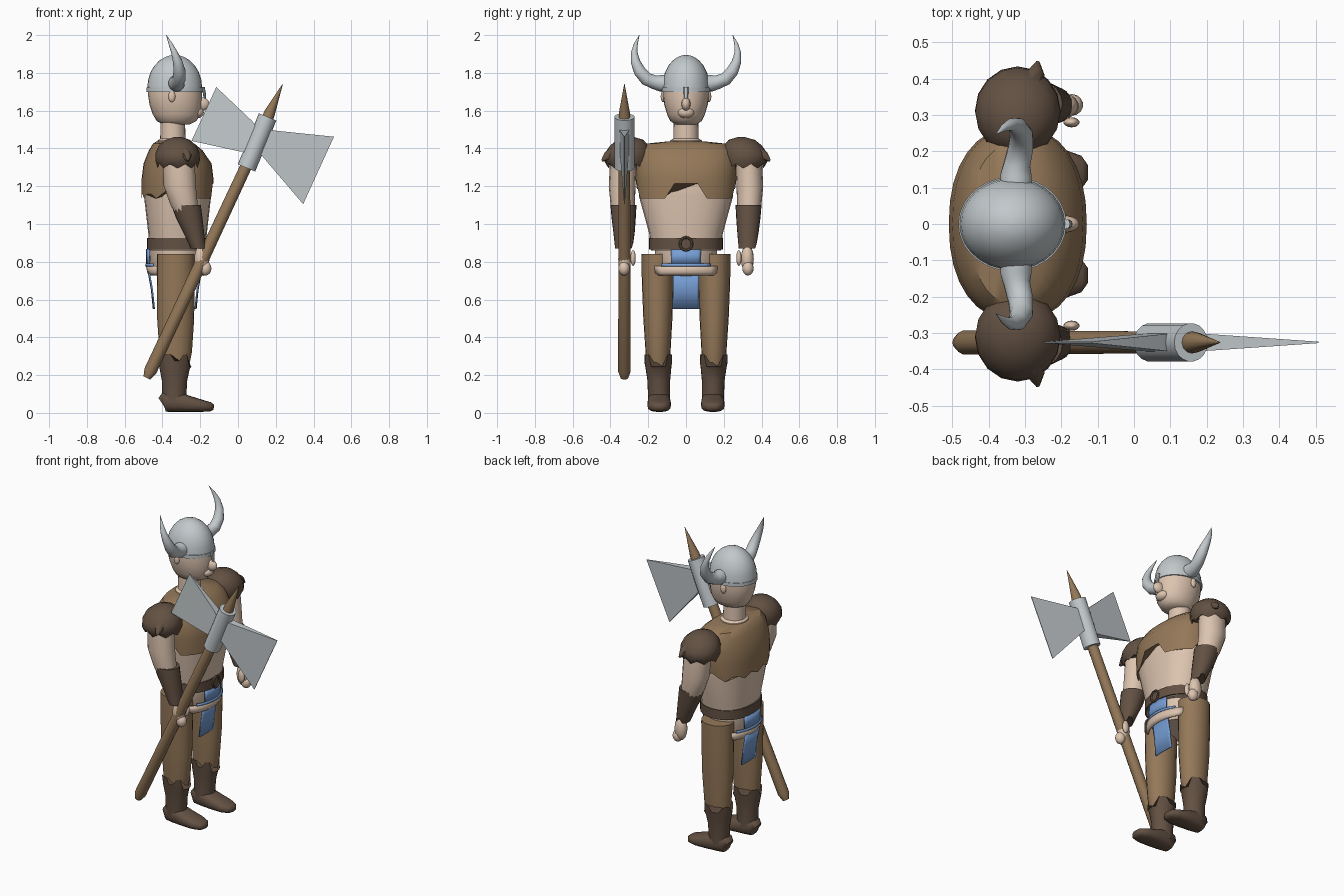
import bpy, bmesh, math
from mathutils import Vector


def material(name, r, g, b):
    m = bpy.data.materials.new(name)
    m.diffuse_color = (r, g, b, 1)
    return m


SKIN = material("skin", 0.72, 0.55, 0.43)
TAN = material("tan_leather", 0.30, 0.19, 0.10)
DARK = material("dark_leather", 0.125, 0.082, 0.056)
STEEL = material("steel", 0.54, 0.58, 0.60)
BLUE = material("blue_cloth", 0.18, 0.34, 0.66)


def finish(bm, name, mat, angle=40):
    bmesh.ops.remove_doubles(bm, verts=bm.verts, dist=0.0003)
    bmesh.ops.recalc_face_normals(bm, faces=bm.faces)
    me = bpy.data.meshes.new(name)
    bm.to_mesh(me)
    bm.free()
    me.materials.append(mat)
    ob = bpy.data.objects.new(name, me)
    bpy.context.collection.objects.link(ob)
    bpy.ops.object.select_all(action='DESELECT')
    ob.select_set(True)
    bpy.context.view_layer.objects.active = ob
    bpy.ops.object.shade_smooth_by_angle(angle=math.radians(angle))
    return ob


def bridge(name, rings, mat, angle=40):
    """Skin a row of closed point rings and cap both ends."""
    bm = bmesh.new()
    vs = [[bm.verts.new(p) for p in r] for r in rings]
    n = len(vs[0])
    for a, b in zip(vs, vs[1:]):
        for i in range(n):
            j = (i + 1) % n
            bm.faces.new((a[i], a[j], b[j], b[i]))
    bm.faces.new(vs[0])
    bm.faces.new(vs[-1])
    return finish(bm, name, mat, angle)


def unit_ring(n, p=2.0):
    out = []
    for i in range(n):
        a = math.tau * i / n
        c, s = math.cos(a), math.sin(a)
        out.append((math.copysign(abs(c) ** (2 / p), c), math.copysign(abs(s) ** (2 / p), s), math.degrees(a)))
    return out


def loft(name, rings, mat, n=24, p=2.0, hem=None, angle=40):
    """Rings are (z, cx, rx, cy, ry); hem shifts the height of the first ring by angle."""
    pts = []
    for k, (z, cx, rx, cy, ry) in enumerate(rings):
        pts.append([(cx + rx * c, cy + ry * s, z + (hem(d) if hem and k == 0 else 0))
                    for c, s, d in unit_ring(n, p)])
    return bridge(name, pts, mat, angle)


def tube(name, path, mat, ref, n=12, p=2.0, angle=40):
    """Path entries are (x, y, z, r1, r2)."""
    ps = [Vector(q[:3]) for q in path]
    rings = []
    for i, q in enumerate(path):
        t = (ps[min(i + 1, len(ps) - 1)] - ps[max(i - 1, 0)]).normalized()
        u = t.cross(Vector(ref)).normalized()
        v = t.cross(u)
        rings.append([ps[i] + u * q[3] * c + v * q[4] * s for c, s, _ in unit_ring(n, p)])
    return bridge(name, rings, mat, angle)


def ball(name, loc, size, mat):
    bm = bmesh.new()
    bmesh.ops.create_uvsphere(bm, u_segments=14, v_segments=8, radius=1)
    for v in bm.verts:
        v.co = Vector(loc) + Vector(a * b for a, b in zip(v.co, size))
    return finish(bm, name, mat, 60)


def patch(name, side, rows, mat, cx=-0.325, ry=0.2):
    """Curved cloth panel; rows are (z, depth, half width)."""
    bm = bmesh.new()
    grid = []
    for z, rx, w in rows:
        ys = [w * (i / 5 - 1) for i in range(11)]
        grid.append([bm.verts.new((cx + side * rx * math.sqrt(1 - (y / ry) ** 2), y, z)) for y in ys])
    for a, b in zip(grid, grid[1:]):
        for i in range(10):
            bm.faces.new((a[i], a[i + 1], b[i + 1], b[i]))
    ob = finish(bm, name, mat)
    mod = ob.modifiers.new("thickness", 'SOLIDIFY')
    mod.thickness = 0.008
    mod.offset = 0


# Torso, neck and head
loft("torso", [(0.86, -.32, .15, 0, .185), (0.95, -.32, .155, 0, .195), (1.15, -.32, .178, 0, .25),
               (1.25, -.32, .175, 0, .25), (1.36, -.33, .14, 0, .2)], SKIN, p=2.3)


def vest_hem(d):
    d = abs((d + 180) % 360 - 180)
    return .08 if d < 22 else (.0 if d < 70 else (.05 if d < 110 else (.025 if int(d / 15) % 2 else 0)))


loft("vest", [(1.135, -.32, .19, 0, .26), (1.24, -.32, .19, 0, .268), (1.32, -.32, .18, 0, .266),
              (1.39, -.33, .142, 0, .252), (1.425, -.34, .11, 0, .215), (1.437, -.345, .088, 0, .1)],
     TAN, n=32, p=2.25, hem=vest_hem)
loft("neck", [(1.40, -.345, .085, 0, .095), (1.442, -.345, .08, 0, .085), (1.452, -.345, .067, 0, .067),
              (1.58, -.345, .064, 0, .064)], SKIN)
loft("head", [(1.527, -.325, .07, 0, .055), (1.545, -.325, .105, 0, .083), (1.58, -.325, .126, 0, .1),
              (1.63, -.33, .138, 0, .115), (1.68, -.333, .143, 0, .122), (1.73, -.335, .14, 0, .12)], SKIN, angle=60)
ball("nose", (-.192, 0, 1.635), (.042, .024, .036), SKIN)
ball("mouth", (-.215, 0, 1.59), (.035, .045, .03), SKIN)

# Helmet with nose guard
dome = [(1.70, -.335, .149, 0, .13), (1.722, -.335, .149, 0, .13), (1.722, -.335, .145, 0, .126)]
for deg in (14, 28, 42, 56, 70, 80, 89.9):
    c, s = math.cos(math.radians(deg)), math.sin(math.radians(deg))
    dome.append((1.722 + .173 * s, -.335, .145 * c, 0, .126 * c))
loft("helmet", dome, STEEL, n=28)
tube("nose_guard", [(-.184, 0, 1.725, .008, .013), (-.178, 0, 1.69, .008, .012), (-.175, 0, 1.66, .006, .008)],
     STEEL, (0, 1, 0), n=8)

# Belt, buckle and hips
loft("belt", [(.865, -.32, .162, 0, .197), (.925, -.32, .162, 0, .197)], DARK, n=28, p=2.2)
buckle = [(-.156, .032 * math.cos(a), .895 + .034 * math.sin(a), .007, .007)
          for a in [math.tau * i / 16 for i in range(17)]]
tube("buckle", buckle, DARK, (1, 0, 0), n=6)
loft("hips", [(.73, -.325, .12, 0, .14), (.77, -.325, .14, 0, .163), (.87, -.325, .145, 0, .165)], SKIN)

# Loincloth and sash, front and back
for side, tag in ((1, "front"), (-1, "back")):
    patch(tag + "_cloth_upper", side, [(.785, .157, .078), (.868, .157, .078)], BLUE)
    patch(tag + "_cloth_fold", side, [(.776, .163, .13), (.79, .16, .13)], BLUE)
    patch(tag + "_sash", side, [(.728, .142, .145), (.745, .152, .163), (.778, .158, .166)], SKIN)
    patch(tag + "_cloth_lower", side, [(.55, .112, .072), (.65, .122, .068), (.75, .14, .07)], BLUE, cx=-.335, ry=.3)


def boot_hem(d):
    return -.065 if d < 40 or d > 320 else (-.035 if int(d / 30) % 3 == 0 else 0)


for s, tag in ((1, "left"), (-1, "right")):
    # Legs and boots
    loft(tag + "_trouser", [(.24, -.335, .074, s * .147, .06), (.32, -.33, .086, s * .148, .066),
                            (.5, -.33, .098, s * .149, .077), (.7, -.33, .1, s * .15, .084),
                            (.84, -.33, .1, s * .148, .088)], TAN, n=20)
    loft(tag + "_boot_shaft", [(.31, -.335, .089, s * .147, .074), (.235, -.335, .08, s * .146, .068),
                               (.17, -.336, .067, s * .144, .06), (.05, -.338, .062, s * .142, .058)],
         DARK, n=24, hem=boot_hem)
    y = s * .142
    tube(tag + "_foot", [(-.402, y, .05, .035, .035), (-.39, y, .058, .052, .05), (-.33, y, .06, .056, .06),
                         (-.26, y, .047, .043, .063), (-.19, y, .037, .032, .062), (-.145, y, .032, .024, .046),
                         (-.128, y, .03, .013, .022)], DARK, (0, 1, 0), n=16, p=2.6, angle=60)
    # Arms, bracers and hands
    loft(tag + "_upper_arm", [(1.05, -.27, .06, s * .333, .058), (1.1, -.285, .072, s * .335, .064),
                              (1.2, -.308, .085, s * .338, .071), (1.34, -.315, .085, s * .332, .07)], SKIN, n=16)
    loft(tag + "_bracer", [(.87, -.21, .04, s * .327, .048), (.96, -.236, .056, s * .328, .057),
                           (1.03, -.258, .07, s * .33, .064), (1.1, -.275, .078, s * .331, .069)],
         DARK, n=20, hem=lambda d: .03 if 60 < d < 120 else 0)
    ball(tag + "_hand", (-.192, s * .325, .815), (.04, .034, .075), SKIN)
    ball(tag + "_fingers", (-.172, s * .328, .765), (.032, .03, .038), SKIN)
    ball(tag + "_thumb", (-.172, s * .28, .82), (.022, .014, .042), SKIN)
    # Fur shoulder pads
    loft(tag + "_shoulder_pad", [(1.295, -.32, .105, s * .305, .105), (1.335, -.32, .118, s * .312, .122),
                                 (1.375, -.32, .117, s * .308, .122), (1.415, -.32, .1, s * .3, .102),
                                 (1.445, -.32, .065, s * .295, .07), (1.46, -.32, .02, s * .292, .02)],
         DARK, n=16, hem=lambda d: .022 if int(d / 22.5 + .1) % 2 else 0, angle=50)
    tube(tag + "_shoulder_tuft", [(-.29, s * .37, 1.385, .035, .035), (-.27, s * .415, 1.36, .025, .025),
                                  (-.265, s * .445, 1.335, .006, .006)], DARK, (1, 0, 0), n=8)
    # Ears and horns
    ball(tag + "_ear", (-.35, s * .122, 1.675), (.019, .012, .03), SKIN)
    horn = [(-.325, .10, 1.745, .044), (-.325, .135, 1.745, .044), (-.322, .165, 1.75, .037),
            (-.312, .21, 1.768, .035), (-.31, .246, 1.81, .032), (-.32, .268, 1.86, .025),
            (-.338, .274, 1.91, .017), (-.358, .265, 1.955, .01), (-.38, .247, 2.0, .001)]
    tube(tag + "_horn", [(x, s * y, z, r, r) for x, y, z, r in horn], STEEL, (1, 0, 0), n=14)

# Axe: shaft, spike, collar and two blades
AY = -.326
tube("axe_shaft", [(-.482, AY, .185, .02, .02), (-.464, AY, .222, .034, .034), (-.2, AY, .785, .033, .033),
                   (.15, AY, 1.535, .03, .03)], TAN, (0, 1, 0), n=14)
tube("axe_spike", [(.145, AY, 1.525, .032, .032), (.168, AY, 1.59, .029, .029), (.237, AY, 1.742, .001, .001)],
     TAN, (0, 1, 0), n=12)
tube("axe_collar", [(.045, AY, 1.297, .05, .053), (.157, AY, 1.567, .05, .053)], STEEL, (0, 1, 0), n=18)
blades = {"front": [((.15, 1.50), (.09, 1.37), .026), ((.19, 1.495), (.115, 1.375), .024), ((.508, 1.462), (.345, 1.105), .002)],
          "back": [((.11, 1.5), (.05, 1.38), .026), ((.075, 1.545), (.005, 1.385), .022), ((-.115, 1.725), (-.246, 1.44), .002)]}
for tag, rows in blades.items():
    bridge(tag + "_axe_blade", [[(a[0], AY - t, a[1]), (a[0], AY + t, a[1]), (b[0], AY + t, b[1]), (b[0], AY - t, b[1])]
                                for a, b, t in rows], STEEL, 20)
